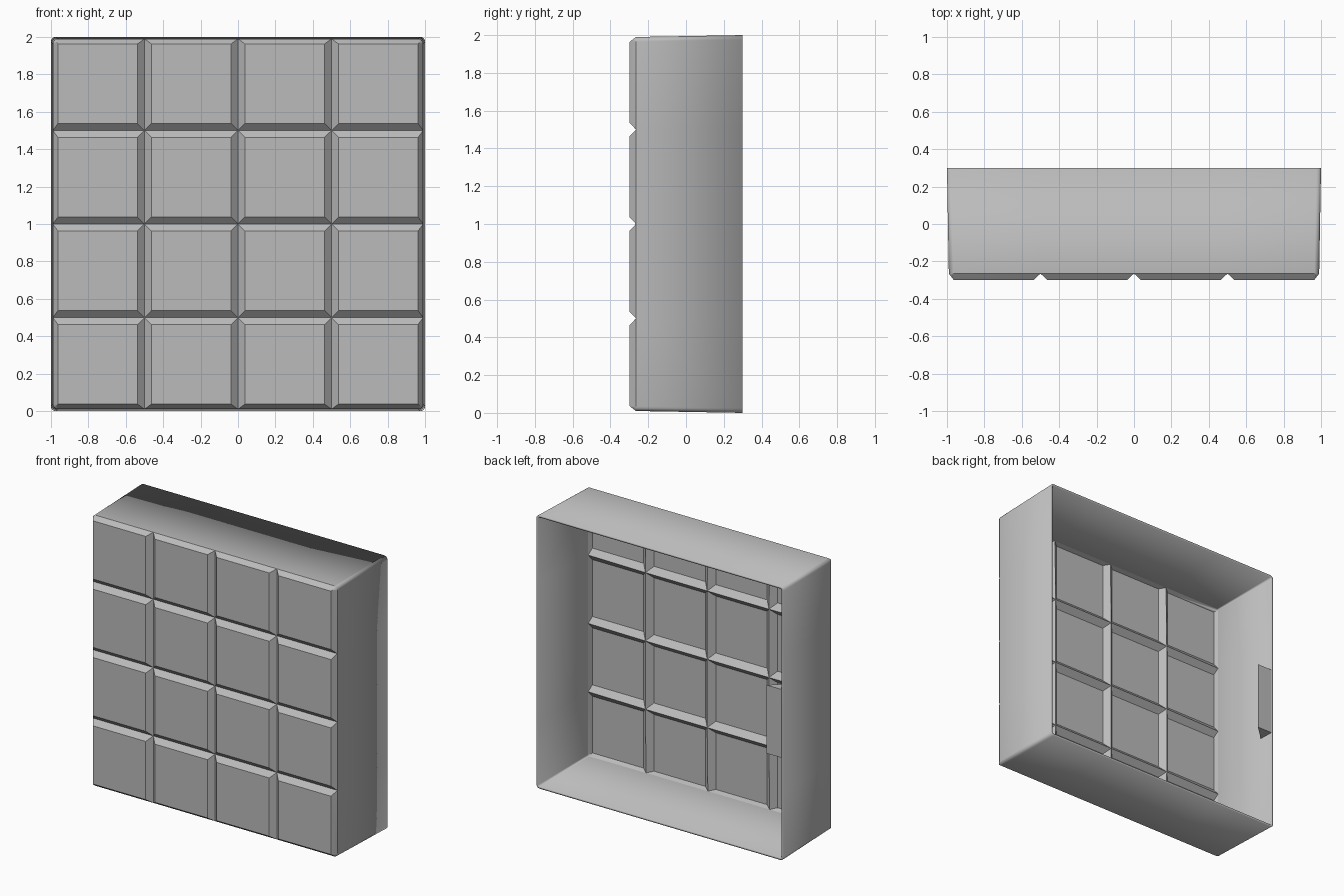
import bpy
import bmesh
from mathutils import Vector

if "Cube" in bpy.data.objects:
    bpy.data.objects.remove(bpy.data.objects["Cube"], do_unlink=True)

# Dimensions
BACK, FRONT, GROOVE = 0.3, -0.3, -0.265
EDGE = 0.99          # half width where the walls meet the tiles
CHAMFER = 0.037
WALL = 0.015
PITCH = 0.5

grey = bpy.data.materials.new("grey")
grey.use_nodes = True
COLOUR = (0.5, 0.5, 0.5, 1)
grey.diffuse_color = COLOUR
grey.node_tree.nodes["Principled BSDF"].inputs["Base Color"].default_value = COLOUR


def make_object(name, bm):
    mesh = bpy.data.meshes.new(name)
    bm.to_mesh(mesh)
    bm.free()
    mesh.materials.append(grey)
    obj = bpy.data.objects.new(name, mesh)
    bpy.context.collection.objects.link(obj)
    return obj


def clamp(v):
    return max(-EDGE, min(EDGE, v))


def rectangle(bm, x0, x1, z0, z1, y):
    corners = ((x0, z0), (x1, z0), (x1, z1), (x0, z1))
    return [bm.verts.new((x, y, z + 1)) for x, z in corners]


# Front panel of chamfered tiles
bm = bmesh.new()
for i in range(4):
    for k in range(4):
        x, z = -1 + i * PITCH, -1 + k * PITCH
        base = rectangle(bm, clamp(x), clamp(x + PITCH),
                         clamp(z), clamp(z + PITCH), GROOVE)
        top = rectangle(bm, x + CHAMFER, x + PITCH - CHAMFER,
                        z + CHAMFER, z + PITCH - CHAMFER, FRONT)
        bm.faces.new(top)
        for n in range(4):
            m = (n + 1) % 4
            bm.faces.new((base[n], base[m], top[m], top[n]))
bmesh.ops.remove_doubles(bm, verts=bm.verts, dist=0.0005)

# Slightly flared side walls, open at the back
rim = [e for e in bm.edges if e.is_boundary]
new = bmesh.ops.extrude_edge_only(bm, edges=rim)["geom"]
for v in (g for g in new if isinstance(g, bmesh.types.BMVert)):
    v.co = Vector((v.co.x / EDGE, BACK, (v.co.z - 1) / EDGE + 1))

# Rounded long corners
corners = [e for e in bm.edges
           if all(abs(v.co.x) > 0.98 and abs(v.co.z - 1) > 0.98 for v in e.verts)]
bmesh.ops.bevel(bm, geom=corners, offset=0.025, segments=4, profile=0.5,
                affect='EDGES')
bmesh.ops.recalc_face_normals(bm, faces=bm.faces)
shell = make_object("tiled_shell", bm)
solid = shell.modifiers.new("wall_thickness", 'SOLIDIFY')
solid.thickness = WALL
solid.offset = -1
solid.use_even_offset = True

# Wedge-shaped catch inside the right wall, flush with the back
bm = bmesh.new()
inner = -1 + WALL / 2
profile = ((inner, BACK), (inner + 0.13, BACK), (inner, BACK - 0.12))
face = bm.faces.new([bm.verts.new((x, y, 0.75)) for x, y in profile])
ext = bmesh.ops.extrude_face_region(bm, geom=[face])["geom"]
bmesh.ops.translate(bm, vec=(0, 0, PITCH),
                    verts=[g for g in ext if isinstance(g, bmesh.types.BMVert)])
bmesh.ops.recalc_face_normals(bm, faces=bm.faces)
catch = make_object("inner_catch", bm)

# Smooth the rounded corners only
for obj in (shell, catch):
    bpy.ops.object.select_all(action='DESELECT')
    obj.select_set(True)
    bpy.context.view_layer.objects.active = obj
    bpy.ops.object.shade_smooth_by_angle(angle=0.52)
